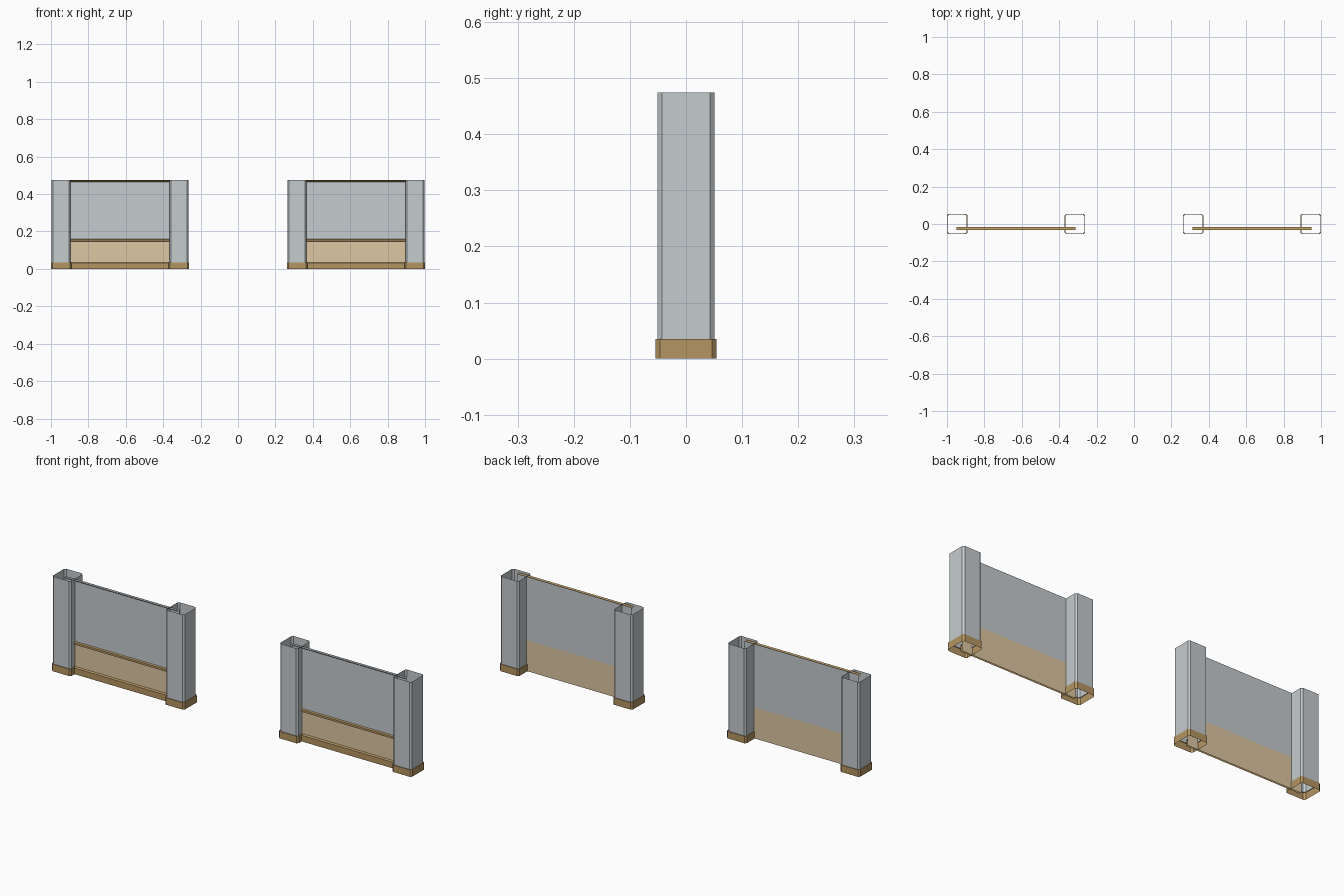
import bpy, bmesh

if "Cube" in bpy.data.objects:
    bpy.data.objects.remove(bpy.data.objects["Cube"])


def material(name, rgb):
    m = bpy.data.materials.new(name)
    m.diffuse_color = (*rgb, 1)
    m.use_nodes = True
    m.node_tree.nodes["Principled BSDF"].inputs["Base Color"].default_value = m.diffuse_color
    return m


GREY = material("pale grey plaster", (0.56, 0.60, 0.62))
CREAM = material("light tan panel", (0.72, 0.57, 0.36))
BROWN = material("brown trim", (0.46, 0.30, 0.12))

WALL_Y = -0.015
TOP = 0.474
OUTER, INNER = 0.9455, 0.316   # post centres along x


def make_object(name, bm, mat):
    mesh = bpy.data.meshes.new(name)
    bm.to_mesh(mesh)
    bm.free()
    mesh.materials.append(mat)
    ob = bpy.data.objects.new(name, mesh)
    bpy.context.collection.objects.link(ob)
    return ob


def ring(bm, x, half, cut, z):
    """Chamfered square outline, counter-clockwise."""
    a, b = half, half - cut
    pts = [(a, -b), (a, b), (b, a), (-b, a), (-a, b), (-a, -b), (-b, -a), (b, -a)]
    return [bm.verts.new((x + px, py, z)) for px, py in pts]


def tube(name, x, rings, mat):
    """Open tube through (half width, z) rings."""
    bm = bmesh.new()
    loops = [ring(bm, x, h, 0.008, z) for h, z in rings]
    for lo, hi in zip(loops, loops[1:]):
        for i in range(8):
            j = (i + 1) % 8
            bm.faces.new((lo[i], lo[j], hi[j], hi[i]))
    return make_object(name, bm, mat)


def strip(name, x0, x1, profile, mat):
    """Open (y, z) profile, listed upward, run along x; faces the front."""
    bm = bmesh.new()
    left = [bm.verts.new((x0, y, z)) for y, z in profile]
    right = [bm.verts.new((x1, y, z)) for y, z in profile]
    for i in range(len(profile) - 1):
        bm.faces.new((left[i], right[i], right[i + 1], left[i + 1]))
    return make_object(name, bm, mat)


for side, sx in (("left", -1), ("right", 1)):
    # Hollow posts with base collars
    for place, px in (("outer", OUTER), ("inner", INNER)):
        x = sx * px
        tube(f"{side}_{place}_post", x, [(0.051, 0.035), (0.051, TOP)], GREY)
        tube(f"{side}_{place}_post_base", x,
             [(0.0545, 0), (0.0545, 0.035), (0.051, 0.035)], BROWN)

    x0, x1 = sorted((sx * OUTER * 1.004, sx * INNER * 0.99))
    # Wall sheets
    strip(f"{side}_lower_panel", x0, x1, [(WALL_Y, 0), (WALL_Y, 0.155)], CREAM)
    strip(f"{side}_upper_wall", x0, x1, [(WALL_Y, 0.155), (WALL_Y, TOP)], GREY)
    # Trim on the front face
    strip(f"{side}_baseboard", x0, x1,
          [(-0.024, 0), (-0.024, 0.031), (WALL_Y, 0.035)], BROWN)
    strip(f"{side}_chair_rail", x0, x1,
          [(WALL_Y, 0.146), (-0.023, 0.148), (-0.023, 0.158), (WALL_Y, 0.161)], BROWN)
    # Crown leaning forward at the top
    strip(f"{side}_crown", x0, x1,
          [(WALL_Y, 0.464), (-0.020, 0.466), (-0.031, TOP)], BROWN)
